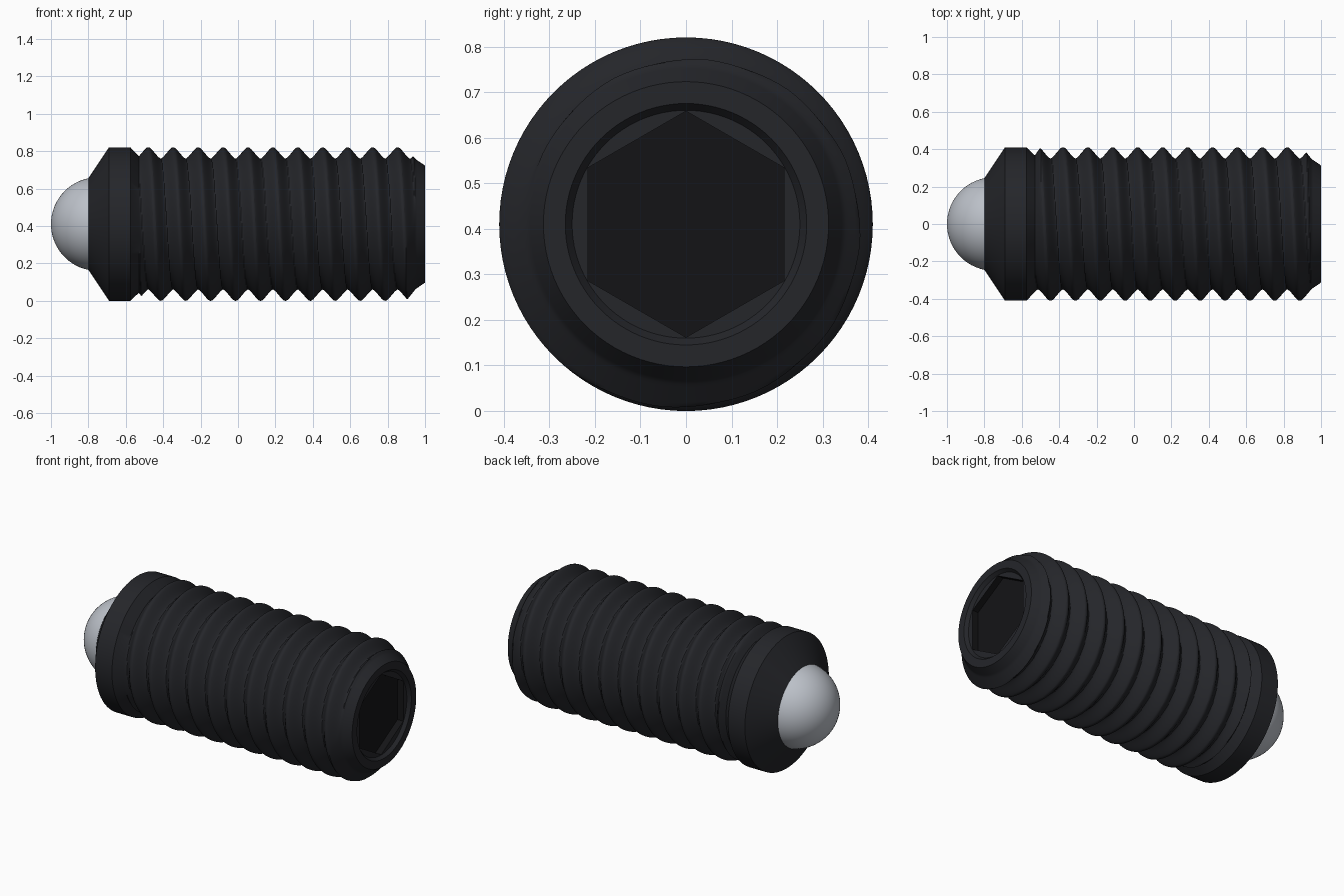
import bpy, bmesh
from math import pi, cos, sin, radians

if "Cube" in bpy.data.objects:
    bpy.data.objects.remove(bpy.data.objects["Cube"])

R, ROOT, PITCH, ZC = 0.41, 0.35, 0.1333, 0.41
SEG = 96


def material(name, rgb):
    m = bpy.data.materials.new(name)
    m.diffuse_color = (*rgb, 1)
    m.use_nodes = True
    m.node_tree.nodes["Principled BSDF"].inputs["Base Color"].default_value = m.diffuse_color
    return m


def lathe(name, rings, seg, start, mat, cap_first=False, cap_last=False):
    """Skin rings along x; each ring is (x, radius function of angle)."""
    bm = bmesh.new()
    rows = []
    for x, rad in rings:
        row = []
        for j in range(seg):
            a = start + 2 * pi * j / seg
            r = rad(a)
            row.append(bm.verts.new((x, r * cos(a), ZC + r * sin(a))))
        rows.append(row)
    for p, q in zip(rows, rows[1:]):
        for j in range(seg):
            k = (j + 1) % seg
            bm.faces.new((p[j], p[k], q[k], q[j]))
    if cap_first:
        bm.faces.new(rows[0][::-1])
    if cap_last:
        bm.faces.new(rows[-1])
    me = bpy.data.meshes.new(name)
    bm.to_mesh(me)
    bm.free()
    me.materials.append(mat)
    ob = bpy.data.objects.new(name, me)
    bpy.context.collection.objects.link(ob)
    bpy.ops.object.select_all(action='DESELECT')
    bpy.context.view_layer.objects.active = ob
    ob.select_set(True)
    bpy.ops.object.shade_smooth_by_angle(angle=radians(28))
    return ob


# Outer envelope: neck relief at one end, chamfers at the other
ENV = [(-0.575, R), (-0.53, 0.367), (-0.50, R), (0.90, R), (0.95, 0.347), (1.0, 0.313)]


def envelope(x):
    for (x0, r0), (x1, r1) in zip(ENV, ENV[1:]):
        if x <= x1:
            return r0 + (r1 - r0) * (x - x0) / (x1 - x0)
    return ENV[-1][1]


def thread(x, a):
    ph = ((x + 0.513) / PITCH - a / (2 * pi)) % 1.0
    t = 2 * min(ph, 1 - ph)
    lin = min(1, max(0, (0.97 - t) / 0.87))
    f = 0.55 * lin + 0.45 * (0.5 + 0.5 * cos(pi * t))
    return ROOT + (R - ROOT) * f


def const(r):
    return lambda a: r


def hexagon(a):
    return 0.215 / cos((a + pi / 6) % (pi / 3) - pi / 6)


def thread_ring(x):
    if x < -0.53:
        return const(envelope(x))
    return lambda a: min(envelope(x), thread(x, a))


black = material("black_oxide", (0.018, 0.019, 0.023))
dark = material("socket_black", (0.007, 0.007, 0.008))
steel = material("steel", (0.5, 0.53, 0.58))

# Threaded body: nose cone, collar, helical thread, end face, socket lead-in
N = 288
rings = [(-0.8, const(0.245)), (-0.69, const(R)), (-0.575, const(R))]
for i in range(N + 1):
    x = -0.53 + 1.53 * i / N
    rings.append((x, thread_ring(x)))
rings += [(1.0, const(0.265)), (0.98, const(0.25)), (0.98, hexagon)]
lathe("threaded_body", rings, SEG, 0, black, cap_first=True)

# Hexagonal drive socket
lathe("hex_socket", [(0.98, hexagon), (0.94, hexagon)], 6, pi / 6, dark, cap_last=True)

# Steel ball in the nose
bpy.ops.mesh.primitive_uv_sphere_add(segments=64, ring_count=32, radius=0.25,
                                     location=(-0.75, 0, ZC), rotation=(0, pi / 2, 0))
ball = bpy.context.object
ball.name = "nose_ball"
ball.data.materials.append(steel)
bpy.ops.object.shade_smooth()
